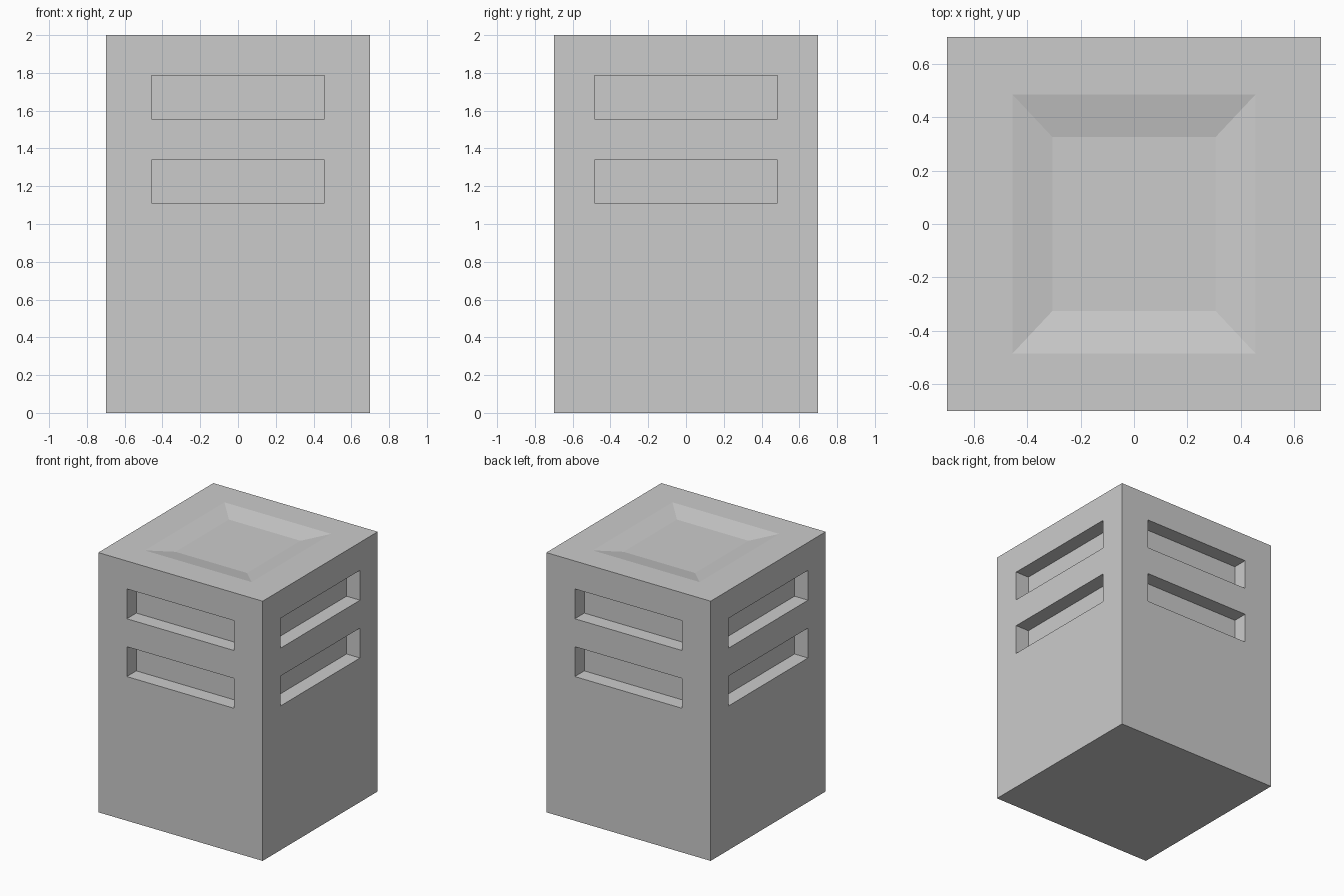
import bpy, bmesh
from mathutils import Vector

if "Cube" in bpy.data.objects:
    bpy.data.objects.remove(bpy.data.objects["Cube"])

SIZE, HEIGHT = 1.4, 2.0
HALF = SIZE / 2
SLOT_DEPTH = 0.115
DISH_DEPTH = 0.032


def add_box(bm, lo, hi):
    lo, hi = Vector(lo), Vector(hi)
    verts = bmesh.ops.create_cube(bm, size=1)["verts"]
    for v in verts:
        v.co = Vector([(lo[i] + hi[i]) / 2 + v.co[i] * (hi[i] - lo[i]) for i in range(3)])
    return verts


def make_object(name, bm):
    bmesh.ops.recalc_face_normals(bm, faces=bm.faces)
    mesh = bpy.data.meshes.new(name)
    bm.to_mesh(mesh)
    bm.free()
    obj = bpy.data.objects.new(name, mesh)
    bpy.context.collection.objects.link(obj)
    return obj


# Main body
bm = bmesh.new()
add_box(bm, (-HALF, -HALF, 0), (HALF, HALF, HEIGHT))
body = make_object("body", bm)

# Two rows of vent slots on all four sides
bm = bmesh.new()
inner, outer = HALF - SLOT_DEPTH, HALF + 0.1
for z0, z1 in ((1.11, 1.34), (1.555, 1.785)):
    for s in (-1, 1):
        a, b = sorted((s * inner, s * outer))
        add_box(bm, (-0.457, a, z0), (0.457, b, z1))
        add_box(bm, (a, -0.485, z0), (b, 0.485, z1))
slot_cutter = make_object("slot_cutter", bm)

# Shallow sloped recess in the top, walls continued a little above the surface
bm = bmesh.new()
over = 0.25
for v in add_box(bm, (-1, -1, HEIGHT - DISH_DEPTH), (1, 1, HEIGHT + DISH_DEPTH * over)):
    t = 1 + over if v.co.z > HEIGHT else 0
    v.co.x *= 0.305 + 0.15 * t
    v.co.y *= 0.325 + 0.16 * t
dish_cutter = make_object("top_recess_cutter", bm)

for cutter in (slot_cutter, dish_cutter):
    cutter.hide_render = True
    cutter.hide_set(True)
    mod = body.modifiers.new(cutter.name, "BOOLEAN")
    mod.operation = "DIFFERENCE"
    mod.solver = "EXACT"
    mod.object = cutter
